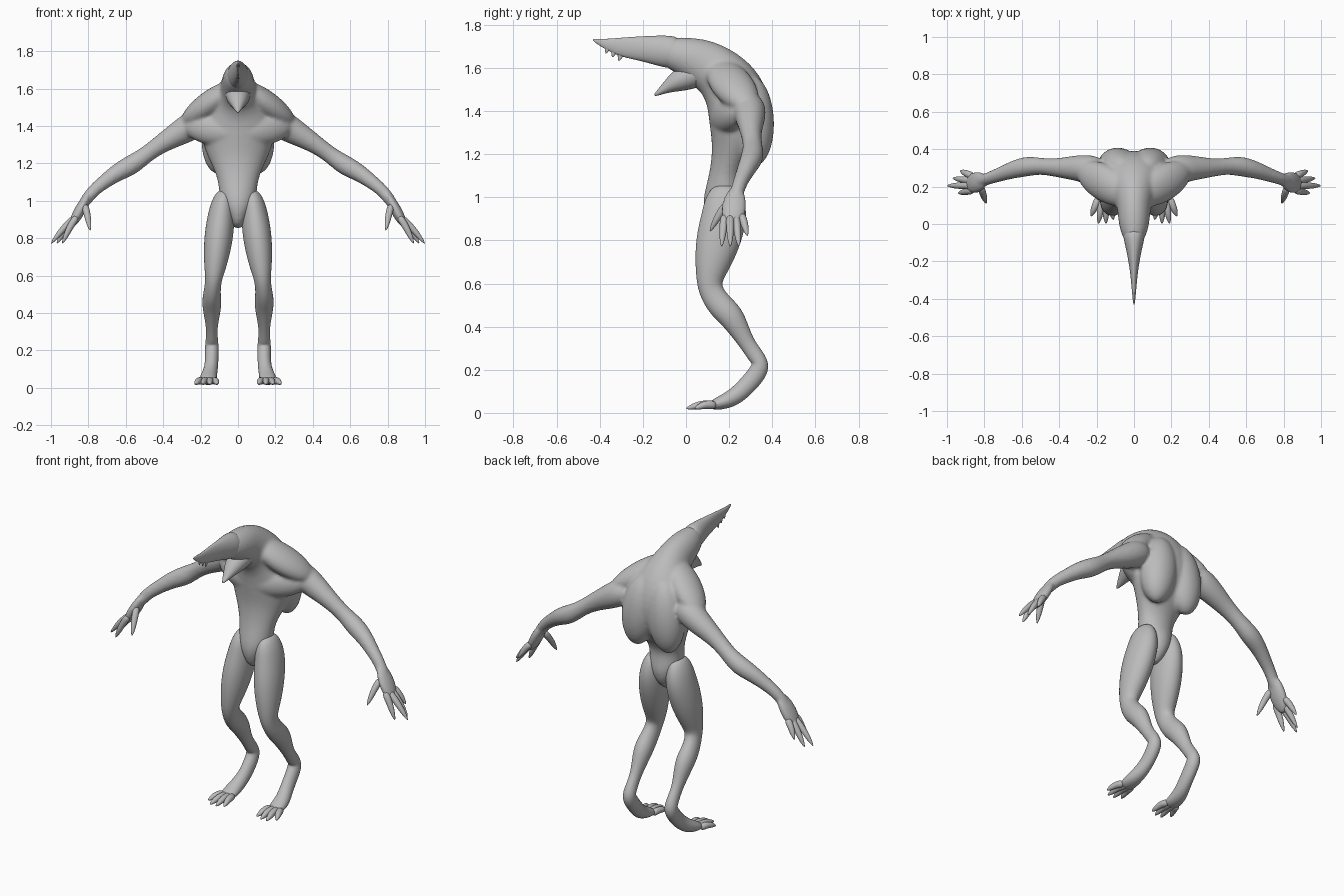
import bpy, bmesh, math
from mathutils import Vector

cube = bpy.data.objects.get("Cube")
if cube:
    bpy.data.objects.remove(cube)

skin = bpy.data.materials.new("grey_skin")
skin.use_nodes = True
GREY = (0.5, 0.5, 0.5, 1)
skin.diffuse_color = GREY
skin.node_tree.nodes["Principled BSDF"].inputs["Base Color"].default_value = GREY

SIDES = 12
GROW = 1.05  # makes up for subdivision shrinkage
ACROSS, ALONG = Vector((1, 0, 0)), Vector((0, 1, 0))


def loft(bm, centres, widths, depths, side=ACROSS, mirror=True):
    """Skin elliptical rings along a path, on both sides of the body if mirrored."""
    for sign in ((1, -1) if mirror else (1,)):
        points = [Vector((x * sign, y, z)) for x, y, z in centres]
        last = len(points) - 1
        loops = []
        for i, point in enumerate(points):
            tangent = (points[min(i + 1, last)] - points[max(i - 1, 0)]).normalized()
            u = (side - tangent * side.dot(tangent)).normalized()
            v = tangent.cross(u)
            loop = []
            for k in range(SIDES):
                angle = math.tau * k / SIDES
                offset = u * widths[i] * math.cos(angle) + v * depths[i] * math.sin(angle)
                loop.append(bm.verts.new(point + offset * GROW))
            loops.append(loop)
        for lower, upper in zip(loops, loops[1:]):
            for k in range(SIDES):
                following = (k + 1) % SIDES
                bm.faces.new((lower[k], lower[following], upper[following], upper[k]))
        bm.faces.new(loops[0][::-1])
        bm.faces.new(loops[-1])


def spine(bm, rings):
    """Loft on the centre plane from rings of (y, z, width, depth)."""
    ys, zs, widths, depths = zip(*rings)
    loft(bm, [(0, y, z) for y, z in zip(ys, zs)], widths, depths, mirror=False)


def muscle(bm, start, end, width, depth, side=ALONG):
    """Rounded spindle between two points."""
    start, end = Vector(start), Vector(end)
    angles = [math.pi * (i + 0.3) / 7.6 for i in range(8)]
    centres = [start.lerp(end, (1 - math.cos(a)) / 2) for a in angles]
    loft(bm, centres, [width * math.sin(a) for a in angles], [depth * math.sin(a) for a in angles], side)


def claw(bm, base, tip, thickness, lift, side):
    """Finger or toe with a raised knuckle and a pointed nail."""
    base, tip = Vector(base), Vector(tip)
    up = Vector((0, 0, lift))
    centres = [base, base.lerp(tip, 0.45) + up, base.lerp(tip, 0.75) + up / 2, tip]
    radii = [thickness * taper for taper in (1, 0.85, 0.7, 0.15)]
    loft(bm, centres, radii, radii, side)


def finish(name, bm, fuse=False):
    bmesh.ops.recalc_face_normals(bm, faces=bm.faces)
    mesh = bpy.data.meshes.new(name)
    bm.to_mesh(mesh)
    bm.free()
    mesh.materials.append(skin)
    mesh.shade_smooth()
    part = bpy.data.objects.new(name, mesh)
    bpy.context.collection.objects.link(part)
    rounding = part.modifiers.new("Round", "SUBSURF")
    rounding.levels = rounding.render_levels = 2
    if fuse:
        remesh = part.modifiers.new("Fuse", "REMESH")
        remesh.mode = "VOXEL"
        remesh.voxel_size = 0.01
        remesh.use_smooth_shade = True
        soften = part.modifiers.new("Soften", "SMOOTH")
        soften.factor, soften.iterations = 0.5, 5


# Pelvis, waist, ribcage, hunched neck and skull
bm = bmesh.new()
spine(bm, [(.15, .85, .02, .04), (.17, .92, .06, .09), (.18, 1, .1, .1), (.18, 1.1, .1, .07),
           (.21, 1.2, .14, .09), (.25, 1.3, .19, .14), (.25, 1.43, .2, .15), (.21, 1.52, .15, .14),
           (.14, 1.59, .1, .12), (.06, 1.63, .085, .11), (-.02, 1.66, .08, .085), (-.12, 1.68, .04, .06)])
# Back lobes, chest muscles and neck-to-shoulder slopes
muscle(bm, (.06, .3, 1.57), (.11, .32, 1.14), .1, .11)
muscle(bm, (-.03, .13, 1.36), (.29, .25, 1.4), .06, .085)
muscle(bm, (0, .13, 1.63), (.3, .3, 1.41), .1, .07)
# Arms, thickest at the shoulder and forearm
arm = [(.15, .28, 1.43), (.22, .29, 1.42), (.3, .3, 1.37), (.42, .3, 1.3), (.5, .31, 1.24),
       (.57, .31, 1.19), (.65, .29, 1.15), (.73, .26, 1.09), (.79, .24, 1.04), (.84, .22, .96)]
thickness = [.05, .08, .07, .047, .043, .055, .046, .036, .032, .03]
loft(bm, arm, thickness, thickness, ALONG)
# Flat palms
muscle(bm, (.79, .235, 1.05), (.9, .21, .85), .058, .03)
finish("body", bm, fuse=True)

# Legs with backward hocks, set wider apart towards the floor
bm = bmesh.new()
leg = [(.18, 1.06, .03, .05), (.18, 1, .06, .09), (.18, .92, .072, .105), (.155, .82, .077, .105),
       (.13, .72, .07, .09), (.11, .63, .055, .064), (.11, .57, .041, .055), (.155, .5, .046, .06),
       (.21, .45, .053, .06), (.25, .38, .04, .046), (.29, .31, .028, .034), (.335, .25, .033, .04),
       (.355, .21, .037, .046), (.27, .11, .034, .042), (.2, .055, .044, .04), (.1, .03, .05, .02)]
ys, zs, widths, depths = zip(*leg)
loft(bm, [(min(.14, .2 - .12 * z) + .02 * (z < .1), y, z) for y, z in zip(ys, zs)], widths, depths)
finish("legs", bm)

# Clawed toes fanning outwards
bm = bmesh.new()
for i, reach in enumerate((.02, 0, 0, .04)):
    claw(bm, (.13 + .02 * i, .14, .035), (.11 + .04 * i, reach, .02), .022, .012, ACROSS)
finish("toes", bm)

# Clawed fingers and thumbs
bm = bmesh.new()
for i, (reach, drop) in enumerate(((.94, .77), (1, .77), (.97, .77), (.93, .82))):
    claw(bm, (.86, .18 + .025 * i, .92), (reach, .165 + .04 * i, drop), .021, .012, ALONG)
claw(bm, (.82, .2, .98), (.79, .11, .84), .021, .012, ALONG)
finish("fingers", bm)

# Long narrow upper beak
bm = bmesh.new()
spine(bm, [(-.02, 1.667, .068, .075), (-.1, 1.677, .05, .075), (-.2, 1.69, .028, .057),
           (-.3, 1.696, .016, .045), (-.37, 1.71, .01, .024), (-.435, 1.732, .004, .005)])
finish("upper_beak", bm)

# Lower jaw
bm = bmesh.new()
spine(bm, [(.09, 1.59, .07, .06), (.03, 1.565, .068, .062), (-.04, 1.54, .055, .052),
           (-.09, 1.51, .032, .026), (-.15, 1.47, .005, .005)])
finish("lower_jaw", bm)

# Jagged teeth under the beak tip
bm = bmesh.new()
for i in range(3):
    y, z = -.3 - .03 * i, 1.65 + .017 * i
    spine(bm, [(y, z + .03, .008, .02), (y - .005, z, .006, .012), (y - .012, z - .018, .002, .002)])
finish("teeth", bm)
